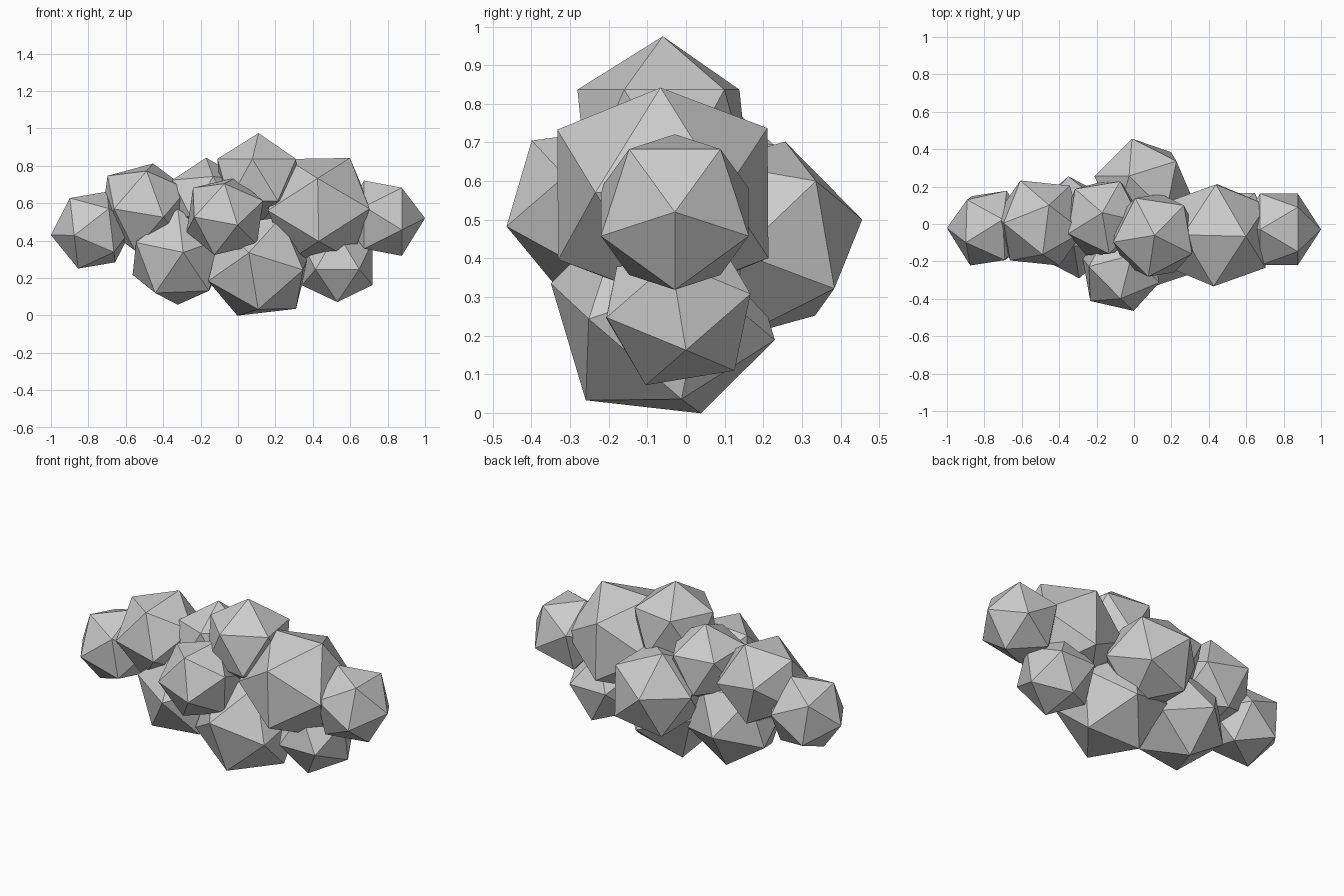
import bpy
import bmesh
from mathutils import Matrix, Vector

if "Cube" in bpy.data.objects:
    bpy.data.objects.remove(bpy.data.objects["Cube"], do_unlink=True)

# One plain grey for the whole cloud
grey = bpy.data.materials.new("cloud_grey")
grey.use_nodes = True
colour = (0.6, 0.6, 0.6, 1)
grey.diffuse_color = colour
grey.node_tree.nodes["Principled BSDF"].inputs["Base Color"].default_value = colour


def puff(name, centre, radius, pole, side):
    """Icosahedron with one corner along pole and a neighbouring corner leaning to side."""
    z = Vector(pole).normalized()
    side = Vector(side)
    x = (side - z * side.dot(z)).normalized()
    y = z.cross(x)
    turn = Matrix((x, y, z)).transposed().to_4x4()
    bm = bmesh.new()
    bmesh.ops.create_icosphere(bm, subdivisions=1, radius=radius,
                               matrix=Matrix.Translation(centre) @ turn)
    mesh = bpy.data.meshes.new(name)
    bm.to_mesh(mesh)
    bm.free()
    mesh.materials.append(grey)
    obj = bpy.data.objects.new(name, mesh)
    bpy.context.collection.objects.link(obj)
    return obj


# Outer ends
puff("left_end_puff", (0.775, -0.029, 0.52), 0.225, (1, 0, 0), (0, 0, -1))
puff("right_end_puff", (-0.778, -0.022, 0.456), 0.224,
     (-0.222, 0, -0.026), (-0.122, -0.078, 0.174))

# Upper puffs
puff("left_upper_puff", (0.435, -0.06, 0.567), 0.32,
     (0.167, -0.006, 0.281), (0, -0.265, 0.176))
puff("top_puff", (0.11, -0.06, 0.725), 0.25, (0, 0, 1), (-0.033, -0.22, 0))
puff("middle_upper_puff", (-0.165, 0.03, 0.613), 0.232,
     (-0.005, 0.03, 0.23), (0.08, 0.18, 0.1))
puff("right_upper_puff", (-0.503, 0.005, 0.58), 0.256,
     (0.015, -0.175, 0.2), (0.105, -0.215, -0.075))

# Front and back bulges
puff("front_puff", (-0.07, -0.25, 0.53), 0.23,
     (0.065, -0.205, -0.045), (0.01, -0.15, 0.125))
puff("back_puff", (0.05, 0.198, 0.45), 0.27,
     (-0.06, 0.255, 0.05), (0.15, 0.19, -0.13))

# Underside puffs
puff("left_lower_puff", (0.53, -0.02, 0.277), 0.222,
     (0.19, 0.02, -0.115), (0, -0.085, -0.205))
puff("bottom_puff", (0.113, -0.06, 0.262), 0.304,
     (-0.005, -0.2, -0.23), (-0.115, 0.1, -0.257))
puff("right_lower_puff", (-0.322, -0.018, 0.313), 0.275,
     (-0.125, -0.16, -0.2), (-0.005, 0.09, -0.25))
